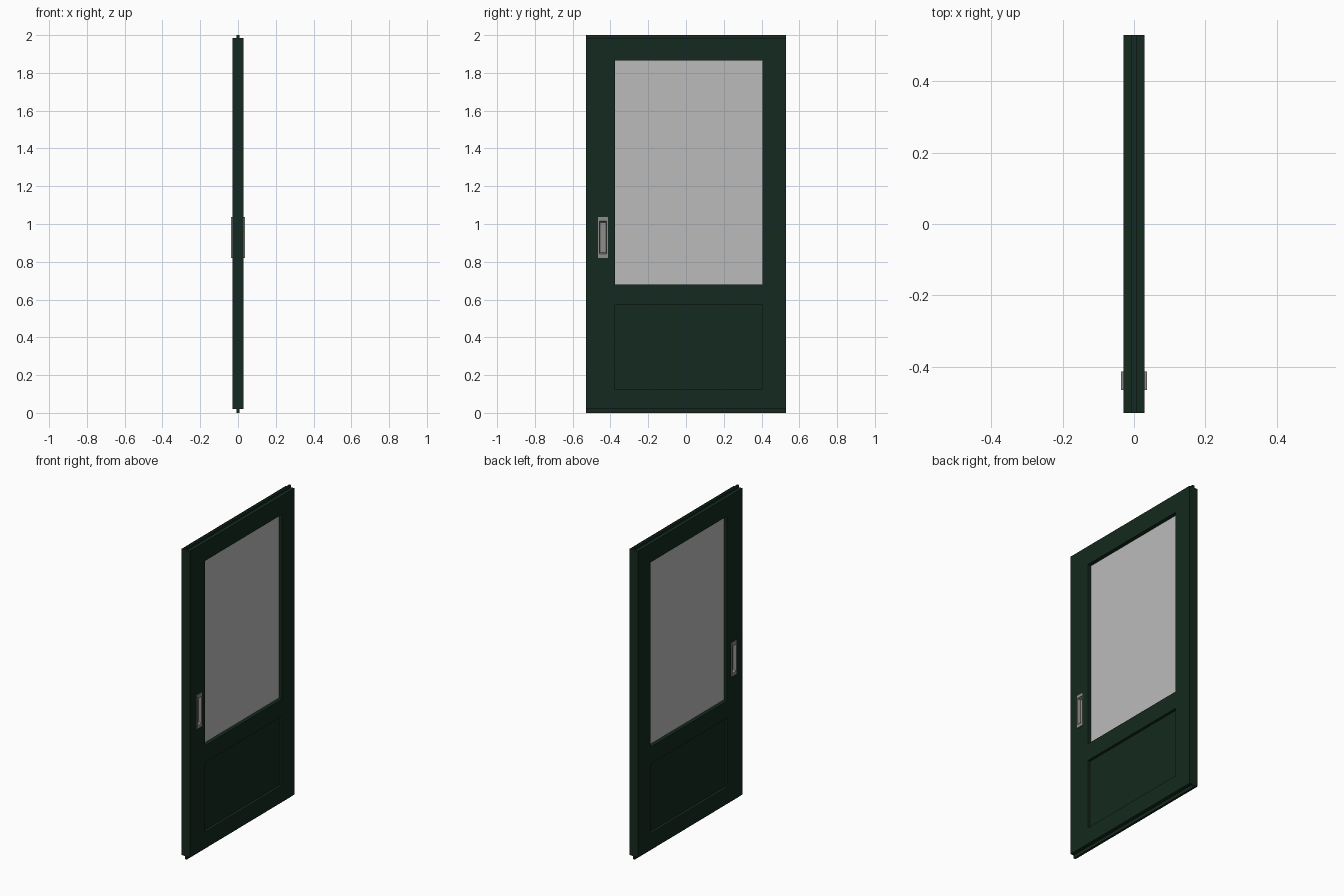
import bpy, bmesh
from mathutils import Vector

if "Cube" in bpy.data.objects:
    bpy.data.objects.remove(bpy.data.objects["Cube"])


def material(name, color):
    m = bpy.data.materials.new(name)
    m.diffuse_color = color
    m.use_nodes = True
    m.node_tree.nodes["Principled BSDF"].inputs["Base Color"].default_value = m.diffuse_color
    return m


green = material("dark_green_paint", (0.007, 0.023, 0.013, 1))
steel = material("brushed_steel", (0.27, 0.27, 0.26, 1))
clear = material("pale_glass", (0.5, 0.5, 0.5, 0.65))


def make_object(name, bm, mat=None):
    bmesh.ops.recalc_face_normals(bm, faces=bm.faces)
    mesh = bpy.data.meshes.new(name)
    bm.to_mesh(mesh)
    bm.free()
    ob = bpy.data.objects.new(name, mesh)
    bpy.context.collection.objects.link(ob)
    if mat:
        mesh.materials.append(mat)
    return ob


def add_box(bm, x, y, z):
    verts = bmesh.ops.create_cube(bm, size=1)["verts"]
    for v in verts:
        v.co = Vector([(r[0] + r[1]) / 2 + c * (r[1] - r[0]) for c, r in zip(v.co, (x, y, z))])


# Shared layout: glass and lower panel sit between the same stiles
OPEN_Y = (-0.375, 0.405)
GLASS_Z = (0.68, 1.865)
PANEL_Z = (0.125, 0.57)
HALF = 0.03

# Door leaf: profile with a guide tongue top and bottom, extruded along the width
bm = bmesh.new()
t = 0.007
side = [(t, 0), (t, 0.02), (HALF, 0.02), (HALF, 1.985), (t, 1.985), (t, 2.0)]
outline = side + [(-x, z) for x, z in reversed(side)]
face = bm.faces.new([bm.verts.new((x, -0.53, z)) for x, z in outline])
swept = bmesh.ops.extrude_face_region(bm, geom=[face])["geom"]
bmesh.ops.translate(bm, vec=(0, 1.06, 0), verts=[g for g in swept if isinstance(g, bmesh.types.BMVert)])
leaf = make_object("door_leaf", bm, green)

# Cutter: window opening, panel recesses and handle pockets on both faces
bm = bmesh.new()
add_box(bm, (-0.1, 0.1), OPEN_Y, GLASS_Z)
for s in (-1, 1):
    add_box(bm, sorted((s * 0.013, s * 0.1)), OPEN_Y, PANEL_Z)
    add_box(bm, sorted((s * 0.012, s * 0.1)), (-0.46, -0.42), (0.83, 1.025))
cutter = make_object("opening_cutter", bm)
cutter.hide_render = True
cut = leaf.modifiers.new("openings", "BOOLEAN")
cut.object = cutter
cut.operation = "DIFFERENCE"
cut.solver = "EXACT"
bpy.context.view_layer.objects.active = leaf
leaf.select_set(True)
bpy.ops.object.modifier_apply(modifier=cut.name)
bpy.data.objects.remove(cutter)

# Glass pane
bm = bmesh.new()
add_box(bm, (-0.006, 0.006), OPEN_Y, GLASS_Z)
make_object("glass_pane", bm, clear)


# Recessed flush pull: raised rim stepping down into a cup, one per face
def ring(bm, x, y0, y1, z0, z1):
    return [bm.verts.new((x, y, z)) for y, z in ((y0, z0), (y1, z0), (y1, z1), (y0, z1))]


for name, s in (("right_flush_pull", 1), ("left_flush_pull", -1)):
    bm = bmesh.new()
    loops = [ring(bm, s * x, -0.44 - w, -0.44 + w, 0.928 - h, 0.928 + h)
             for x, w, h in ((HALF, 0.026, 0.108), (0.037, 0.026, 0.108),
                             (0.037, 0.019, 0.087), (0.016, 0.016, 0.080))]
    for a, b in zip(loops, loops[1:]):
        for i in range(4):
            j = (i + 1) % 4
            bm.faces.new((a[i], a[j], b[j], b[i]))
    bm.faces.new(loops[-1])
    ob = make_object(name, bm, steel)
    # keep normals facing away from the door on this open shell
    cup = ob.data.polygons[len(ob.data.polygons) - 1]
    if cup.normal.x * s < 0:
        ob.data.flip_normals()
